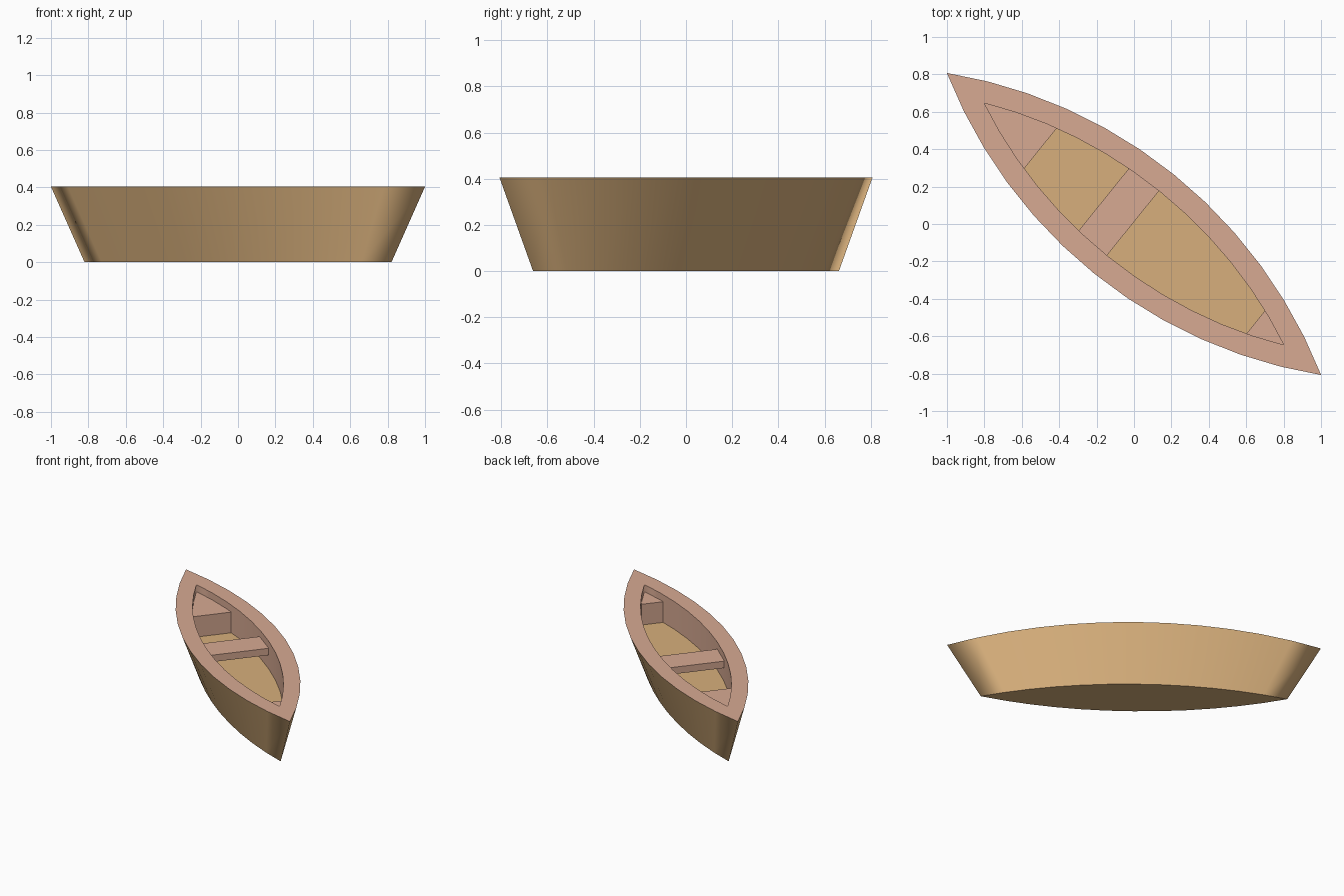
import bpy, bmesh, math
from mathutils import Matrix

if "Cube" in bpy.data.objects:
    bpy.data.objects.remove(bpy.data.objects["Cube"])

HALF_L, HALF_W, H = 1.286, 0.34, 0.405
FLOOR_Z, SEAT_Z = 0.195, 0.352
SEG = 12
HEADING = Matrix.Rotation(math.atan2(-0.807, 1.0), 4, 'Z')
R = (HALF_L ** 2 + HALF_W ** 2) / (2 * HALF_W)
ANG = math.asin(HALF_L / R)


def material(name, color):
    m = bpy.data.materials.new(name)
    m.diffuse_color = (*color, 1)
    m.use_nodes = True
    m.node_tree.nodes["Principled BSDF"].inputs["Base Color"].default_value = m.diffuse_color
    return m


tan = material("tan_wood", (0.68, 0.43, 0.20))
pink = material("pink_wood", (0.68, 0.40, 0.29))


def side(su, sv):
    """One curved side of the pointed boat outline, bow to stern."""
    pts = []
    for i in range(SEG + 1):
        a = -ANG + 2 * ANG * i / SEG
        pts.append((su * R * math.sin(a), sv * (R * math.cos(a) - R + HALF_W)))
    return pts


def outline(su, sv):
    s = side(su, sv)
    return [(u, -v) for u, v in s] + s[-2:0:-1]


def finish(name, bm, mats):
    bmesh.ops.recalc_face_normals(bm, faces=bm.faces)
    bm.transform(HEADING)
    me = bpy.data.meshes.new(name)
    bm.to_mesh(me)
    bm.free()
    for m in mats:
        me.materials.append(m)
    ob = bpy.data.objects.new(name, me)
    bpy.context.collection.objects.link(ob)
    return ob


# Hull: flared outside, flat rim, straight-walled recess with a floor
bm = bmesh.new()
IN_U, IN_V = 0.80, 0.652
levels = [(0.82, 0.55, 0), (1, 1, H), (IN_U, IN_V, H), (IN_U, IN_V, FLOOR_Z)]
rings = [[bm.verts.new((u, v, z)) for u, v in outline(su, sv)] for su, sv, z in levels]
bm.faces.new(rings[0])
bm.faces.new(rings[-1])
for k in range(3):
    a, b = rings[k], rings[k + 1]
    for i in range(len(a)):
        j = (i + 1) % len(a)
        f = bm.faces.new((a[i], a[j], b[j], b[i]))
        f.smooth = k != 1
        f.material_index = 0 if k == 0 else 1
# Crisp edges around rim, bottom and floor; the curved walls stay smooth
for ring in rings:
    for i in range(len(ring)):
        bm.edges.get((ring[i - 1], ring[i])).smooth = False
finish("hull", bm, [tan, pink])


def inner_half_width(u):
    s = side(IN_U, IN_V)
    for (u0, v0), (u1, v1) in zip(s, s[1:]):
        if u0 <= u <= u1:
            return v0 + (v1 - v0) * (u - u0) / (u1 - u0)
    return 0.0


def seat(name, u0, u1, z0):
    """Flat board between two stations, cut to the inner outline."""
    end = IN_U * HALF_L
    us = [u0] + [u for u, _ in side(IN_U, IN_V) if u0 + 1e-4 < u < u1 - 1e-4] + [u1]
    right, left = [], []
    for u in us:
        if abs(abs(u) - end) < 1e-4:
            right.append((u, 0))
        else:
            w = inner_half_width(u)
            right.append((u, -w))
            left.append((u, w))
    bm = bmesh.new()
    f = bm.faces.new([bm.verts.new((u, v, z0)) for u, v in right + left[::-1]])
    top = bmesh.ops.extrude_face_region(bm, geom=[f])["geom"]
    for v in top:
        if isinstance(v, bmesh.types.BMVert):
            v.co.z = SEAT_Z
    finish(name, bm, [pink])


# Solid end seats and a thin middle bench
END = IN_U * HALF_L
seat("bow_seat", -END, -0.643, FLOOR_Z)
seat("middle_seat", -0.208, -0.007, SEAT_Z - 0.052)
seat("stern_seat", 0.836, END, FLOOR_Z)
